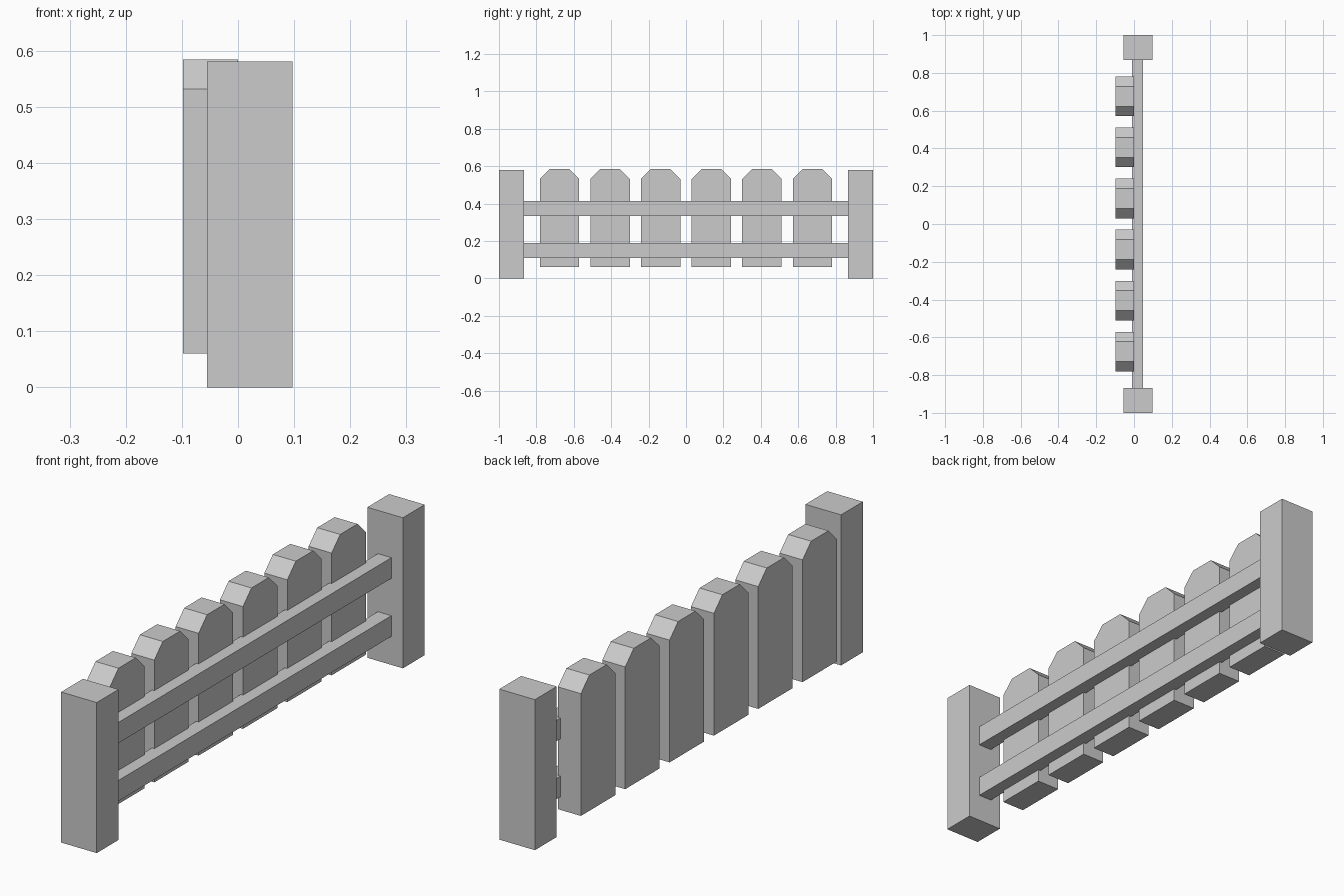
import bpy

if "Cube" in bpy.data.objects:
    bpy.data.objects.remove(bpy.data.objects["Cube"])


def prism(name, profile, x0, x1):
    """Extrude a (y, z) profile along x from x0 to x1."""
    n = len(profile)
    verts = [(x, y, z) for x in (x0, x1) for y, z in profile]
    faces = [tuple(reversed(range(n))), tuple(range(n, 2 * n))]
    faces += [(i, (i + 1) % n, n + (i + 1) % n, n + i) for i in range(n)]
    mesh = bpy.data.meshes.new(name)
    mesh.from_pydata(verts, [], faces)
    obj = bpy.data.objects.new(name, mesh)
    bpy.context.collection.objects.link(obj)
    return obj


def box(name, x0, x1, y0, y1, z0, z1):
    return prism(name, [(y0, z0), (y1, z0), (y1, z1), (y0, z1)], x0, x1)


POST_IN = 0.867

# End posts
box("front_post", -0.055, 0.097, -1.0, -POST_IN, 0.0, 0.581)
box("back_post", -0.055, 0.097, POST_IN, 1.0, 0.0, 0.581)

# Horizontal rails between the posts
for name, z in (("lower_rail", 0.11), ("upper_rail", 0.334)):
    box(name, -0.01, 0.048, -POST_IN, POST_IN, z, z + 0.08)

# Pickets with clipped top corners
HALF, CLIP, BASE, TOP = 0.105, 0.052, 0.06, 0.584
for i in range(6):
    c = (i - 2.5) * 0.2704
    prism(f"picket_{i + 1}", [
        (c - HALF, BASE), (c + HALF, BASE), (c + HALF, TOP - CLIP),
        (c + HALF - CLIP, TOP), (c - HALF + CLIP, TOP), (c - HALF, TOP - CLIP),
    ], -0.098, 0.0)
